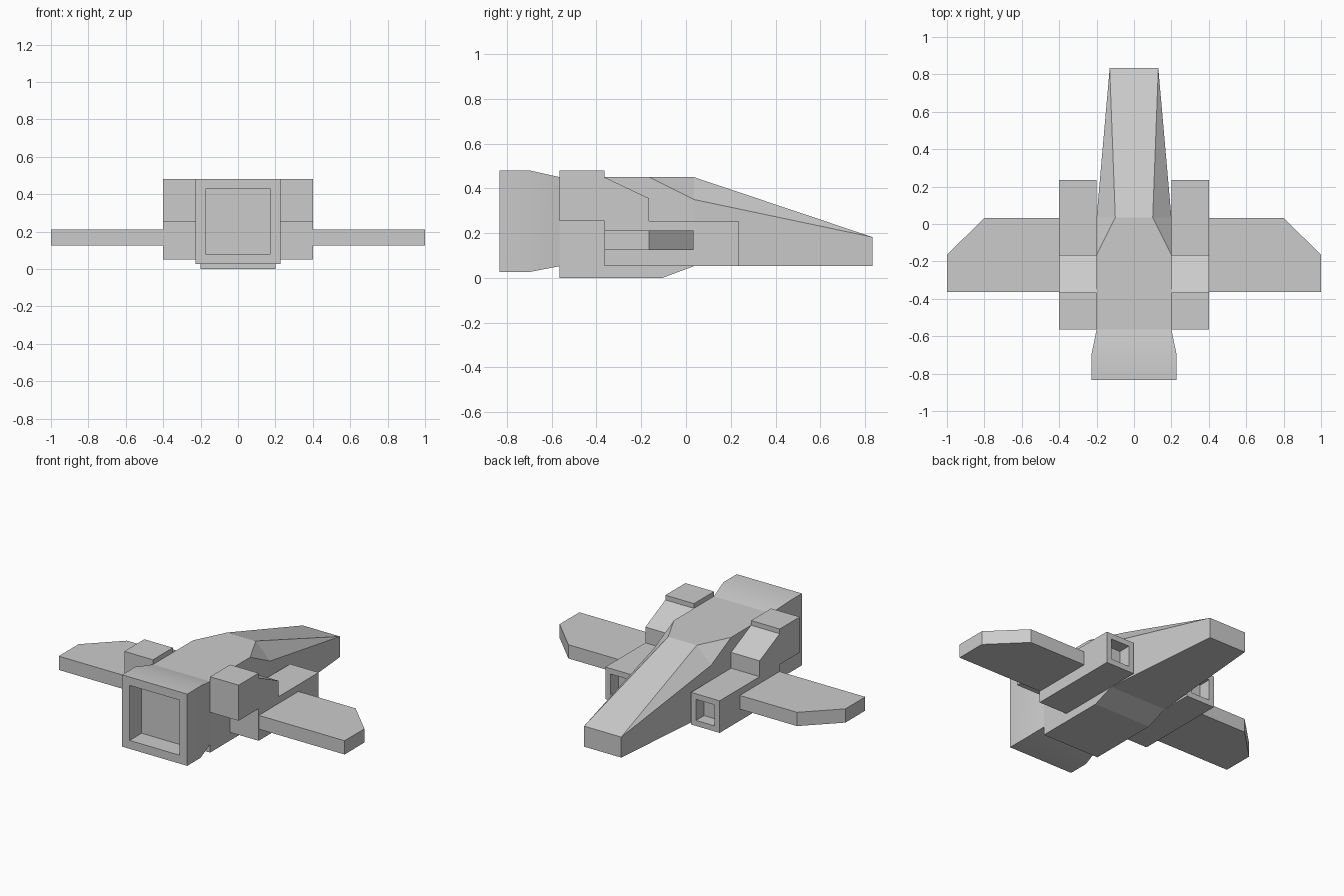
import bpy, bmesh, math
from mathutils import Vector

if "Cube" in bpy.data.objects:
    bpy.data.objects.remove(bpy.data.objects["Cube"])


def finish(bm, name, mirror=False):
    bmesh.ops.remove_doubles(bm, verts=bm.verts, dist=1e-4)
    bmesh.ops.recalc_face_normals(bm, faces=bm.faces)
    mesh = bpy.data.meshes.new(name)
    bm.to_mesh(mesh)
    bm.free()
    ob = bpy.data.objects.new(name, mesh)
    bpy.context.collection.objects.link(ob)
    if mirror:
        ob.modifiers.new("mirror", 'MIRROR')
    return ob


def loft(stations):
    """Skin six-sided sections: y, half width, bottom, shoulder z, top half width, top z."""
    bm = bmesh.new()
    rings = []
    for y, w, zb, zs, t, zt in stations:
        pts = [(-w, zb), (w, zb), (w, zs), (t, zt), (-t, zt), (-w, zs)]
        rings.append([bm.verts.new((x, y, z)) for x, z in pts])
    for a, b in zip(rings, rings[1:]):
        for i in range(6):
            j = (i + 1) % 6
            bm.faces.new((a[i], a[j], b[j], b[i]))
    bm.faces.new(rings[0])
    bm.faces.new(rings[-1])
    bmesh.ops.remove_doubles(bm, verts=bm.verts, dist=1e-4)
    bmesh.ops.recalc_face_normals(bm, faces=bm.faces)
    return bm


def prism(points, offset):
    bm = bmesh.new()
    face = bm.faces.new([bm.verts.new(p) for p in points])
    out = bmesh.ops.extrude_face_region(bm, geom=[face], use_keep_orig=True)
    moved = [g for g in out["geom"] if isinstance(g, bmesh.types.BMVert)]
    bmesh.ops.translate(bm, verts=moved, vec=offset)
    bmesh.ops.recalc_face_normals(bm, faces=bm.faces)
    return bm


def recess(bm, y, margin, depth):
    """Sink an opening into the flat face lying at the given y."""
    face = next(f for f in bm.faces if all(abs(v.co.y - y) < 1e-4 for v in f.verts))
    bmesh.ops.inset_region(bm, faces=[face], thickness=margin, use_even_offset=True)
    new = bmesh.ops.extrude_discrete_faces(bm, faces=[face])["faces"][0]
    bmesh.ops.translate(bm, verts=new.verts, vec=Vector((0, depth, 0)))


# Hull with belly keel, chamfered shoulders and tapering nose
finish(loft([
    (-0.565, 0.2, 0.0, 0.45, 0.2, 0.45),
    (-0.165, 0.2, 0.0, 0.45, 0.2, 0.45),
    (-0.105, 0.2, 0.0, 0.42, 0.17, 0.45),
    (0.035, 0.2, 0.052, 0.35, 0.1, 0.45),
    (0.833, 0.13, 0.052, 0.182, 0.13, 0.182),
]), "hull")

# Flared exhaust nozzle with a square opening
bm = loft([
    (-0.833, 0.228, 0.026, 0.48, 0.228, 0.48),
    (-0.70, 0.228, 0.026, 0.48, 0.228, 0.48),
    (-0.565, 0.2, 0.052, 0.45, 0.2, 0.45),
])
recess(bm, -0.833, 0.053, 0.12)
nozzle = finish(bm, "exhaust_nozzle")
bpy.context.view_layer.objects.active = nozzle
nozzle.select_set(True)
bpy.ops.object.shade_smooth_by_angle(angle=math.radians(30))

# Side pods with raised rear block and forward intake
profile = [(-0.565, 0.48), (-0.365, 0.48), (-0.365, 0.45), (-0.165, 0.355),
           (-0.165, 0.255), (0.235, 0.255), (0.235, 0.052), (-0.365, 0.052),
           (-0.365, 0.255), (-0.565, 0.255)]
bm = prism([(0.2, y, z) for y, z in profile], (0.2, 0, 0))
recess(bm, 0.235, 0.035, -0.08)
finish(bm, "side_pods", mirror=True)

# Clipped-corner wings
plan = [(0.4, 0.033), (0.8, 0.033), (1.0, -0.165), (1.0, -0.363), (0.4, -0.363)]
finish(prism([(x, y, 0.125) for x, y in plan], (0, 0, 0.087)), "wings", mirror=True)
